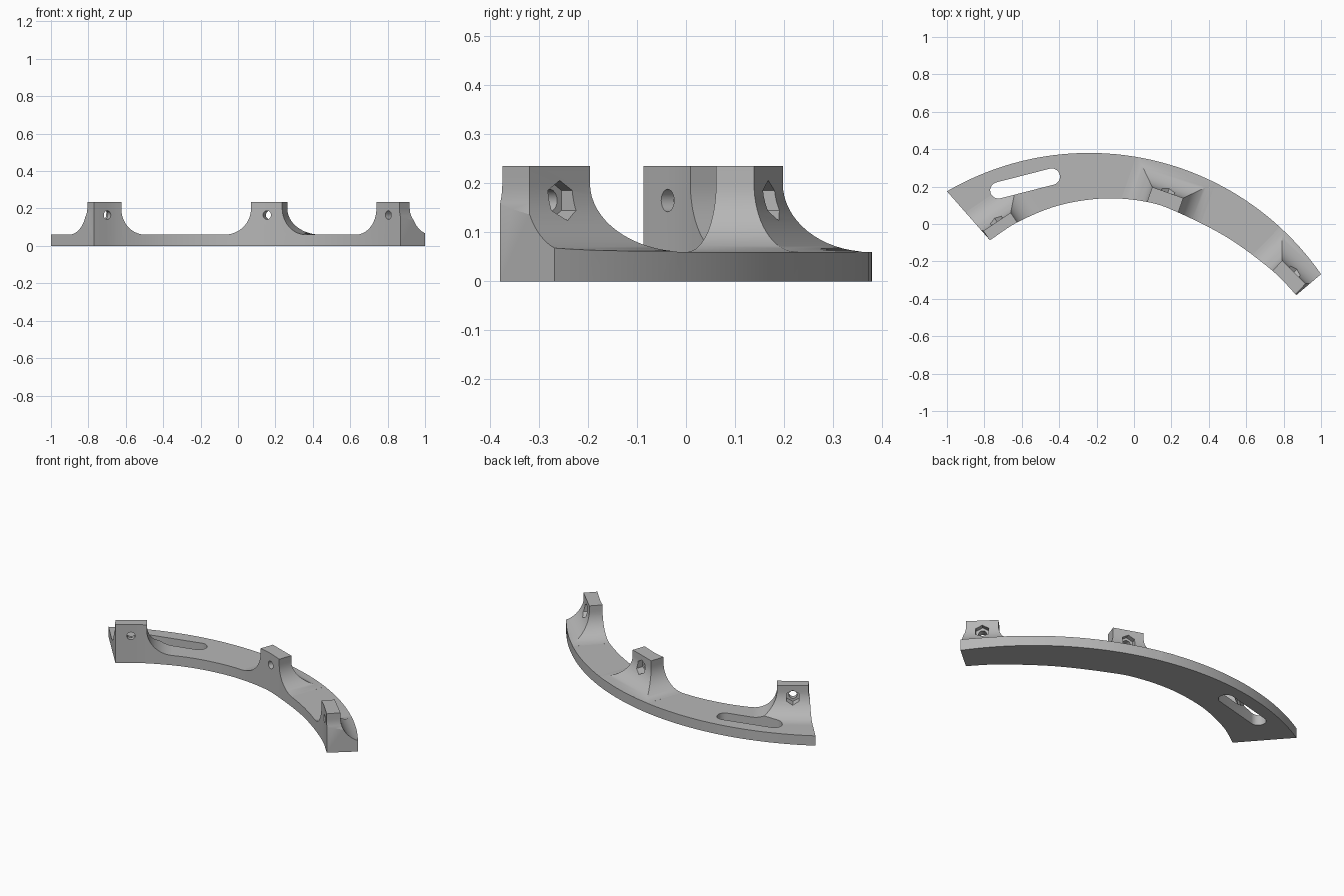
import bpy, bmesh, math
from mathutils import Matrix, Vector

BASE_TOP, TOP = 0.06, 0.235
FILLET = 0.14
HOLE_Z = 0.165

cube = bpy.data.objects.get("Cube")
if cube:
    bpy.data.objects.remove(cube, do_unlink=True)

grey = bpy.data.materials.new("plain grey")
grey.use_nodes = True
grey.diffuse_color = (0.47, 0.47, 0.47, 1)
grey.node_tree.nodes["Principled BSDF"].inputs["Base Color"].default_value = grey.diffuse_color


def loft(name, rings, matrix=Matrix()):
    """Closed solid through a stack of equal-length rings, bottom to top."""
    bm = bmesh.new()
    rows = [[bm.verts.new(matrix @ Vector(p)) for p in ring] for ring in rings]
    n = len(rows[0])
    for low, high in zip(rows, rows[1:]):
        for i in range(n):
            j = (i + 1) % n
            bm.faces.new((low[i], low[j], high[j], high[i]))
    bm.faces.new(rows[0][::-1])
    bm.faces.new(rows[-1])
    bmesh.ops.recalc_face_normals(bm, faces=bm.faces)
    mesh = bpy.data.meshes.new(name)
    bm.to_mesh(mesh)
    bm.free()
    obj = bpy.data.objects.new(name, mesh)
    bpy.context.collection.objects.link(obj)
    mesh.materials.append(grey)
    return obj


def prism(name, outline, z0, z1, matrix=Matrix()):
    return loft(name, [[(x, y, z) for x, y in outline] for z in (z0, z1)], matrix)


def boolean(target, tool, operation):
    mod = target.modifiers.new(operation, 'BOOLEAN')
    mod.object, mod.operation, mod.solver = tool, operation, 'EXACT'
    bpy.context.view_layer.objects.active = target
    bpy.ops.object.modifier_apply(modifier=mod.name)
    bpy.data.objects.remove(tool, do_unlink=True)


def circle(radius, sides, start=0.0):
    return [(radius * math.cos(start + math.tau * i / sides),
             radius * math.sin(start + math.tau * i / sides)) for i in range(sides)]


def spline(points, steps=6):
    """Catmull-Rom curve through 2D points."""
    pts = [Vector(p) for p in points]
    pts = [2 * pts[0] - pts[1]] + pts + [2 * pts[-1] - pts[-2]]
    out = []
    for a, b, c, d in zip(pts, pts[1:], pts[2:], pts[3:]):
        for i in range(steps):
            t = i / steps
            out.append(0.5 * (2 * b + (c - a) * t + (2 * a - 5 * b + 4 * c - d) * t**2
                              + (3 * b - a - 3 * c + d) * t**3))
    return out + [pts[-2]]


# Curved footprint: circular outer edge, freer inner edge
cx, cy, radius = -0.24, -1.13, 1.51
a0, a1 = math.acos((-1 - cx) / radius), math.acos((1 - cx) / radius)
outer = [(cx + radius * math.cos(a0 + (a1 - a0) * i / 48),
          cy + radius * math.sin(a0 + (a1 - a0) * i / 48)) for i in range(49)]
inner = spline([(-0.77, -0.087), (-0.62, 0.011), (-0.4, 0.1), (-0.155, 0.137), (0.07, 0.118),
                (0.235, 0.062), (0.5, -0.073), (0.738, -0.248), (0.868, -0.38)])
footprint = [tuple(p) for p in inner] + outer[::-1]

# Oversized slab and mounts, trimmed later by the footprint
bracket = prism("curved_bracket", [(-2, -2), (2, -2), (2, 2), (-2, 2)], -0.2, BASE_TOP)

# Mounts: middle of front face, turn in degrees, depth
mounts = [((-0.698, -0.039), 33.7, 0.062),
          ((0.153, 0.09), -19.5, 0.083),
          ((0.802, -0.312), -44.5, 0.076)]
frames = []
for (x, y), turn, depth in mounts:
    frame = Matrix.Translation((x, y, 0)) @ Matrix.Rotation(math.radians(turn), 4, 'Z')
    frames.append((frame, depth))
    # Rectangular post flaring out into the base through a concave fillet
    levels = [(0.03, 88)] + [(None, 88 * (1 - i / 16)) for i in range(17)] + [(0.3, 0)]
    rings = []
    for z, angle in levels:
        angle = math.radians(angle)
        flare = FILLET * (1 - math.cos(angle))
        if z is None:
            z = BASE_TOP + FILLET * (1 - math.sin(angle))
        half, front, back = 0.088 + flare, -0.02 - flare, depth + flare
        rings.append([(-half, front, z), (half, front, z), (half, back, z), (-half, back, z)])
    boolean(bracket, loft("mount", rings, frame), 'UNION')

boolean(bracket, prism("footprint", footprint, 0, TOP), 'INTERSECT')

# Bolt holes with hexagonal nut pockets at the back
for frame, depth in frames:
    axis = frame @ Matrix.Translation((0, 0, HOLE_Z)) @ Matrix.Rotation(-math.pi / 2, 4, 'X')
    boolean(bracket, prism("bolt_hole", circle(0.023, 24), -0.1, 0.3, axis), 'DIFFERENCE')
    boolean(bracket, prism("nut_pocket", circle(0.041, 6, math.pi / 2),
                           depth - 0.03, depth + 0.15, axis), 'DIFFERENCE')

# Long adjustment slot near the right end
start, end = Vector((-0.725, 0.18)), Vector((-0.44, 0.253))
along = end - start
heading = math.atan2(along.y, along.x)
slot = []
for centre, offset in ((end, -math.pi / 2), (start, math.pi / 2)):
    for i in range(17):
        a = heading + offset + math.pi * i / 16
        slot.append((centre.x + 0.044 * math.cos(a), centre.y + 0.044 * math.sin(a)))
boolean(bracket, prism("slot", slot, -0.1, 0.4), 'DIFFERENCE')

# Smooth the curved walls, keep level faces flat
bpy.ops.object.select_all(action='DESELECT')
bracket.select_set(True)
bpy.context.view_layer.objects.active = bracket
bpy.ops.object.shade_smooth_by_angle(angle=math.radians(25))
for face in bracket.data.polygons:
    if abs(face.normal.z) > 0.9999:
        face.use_smooth = False
